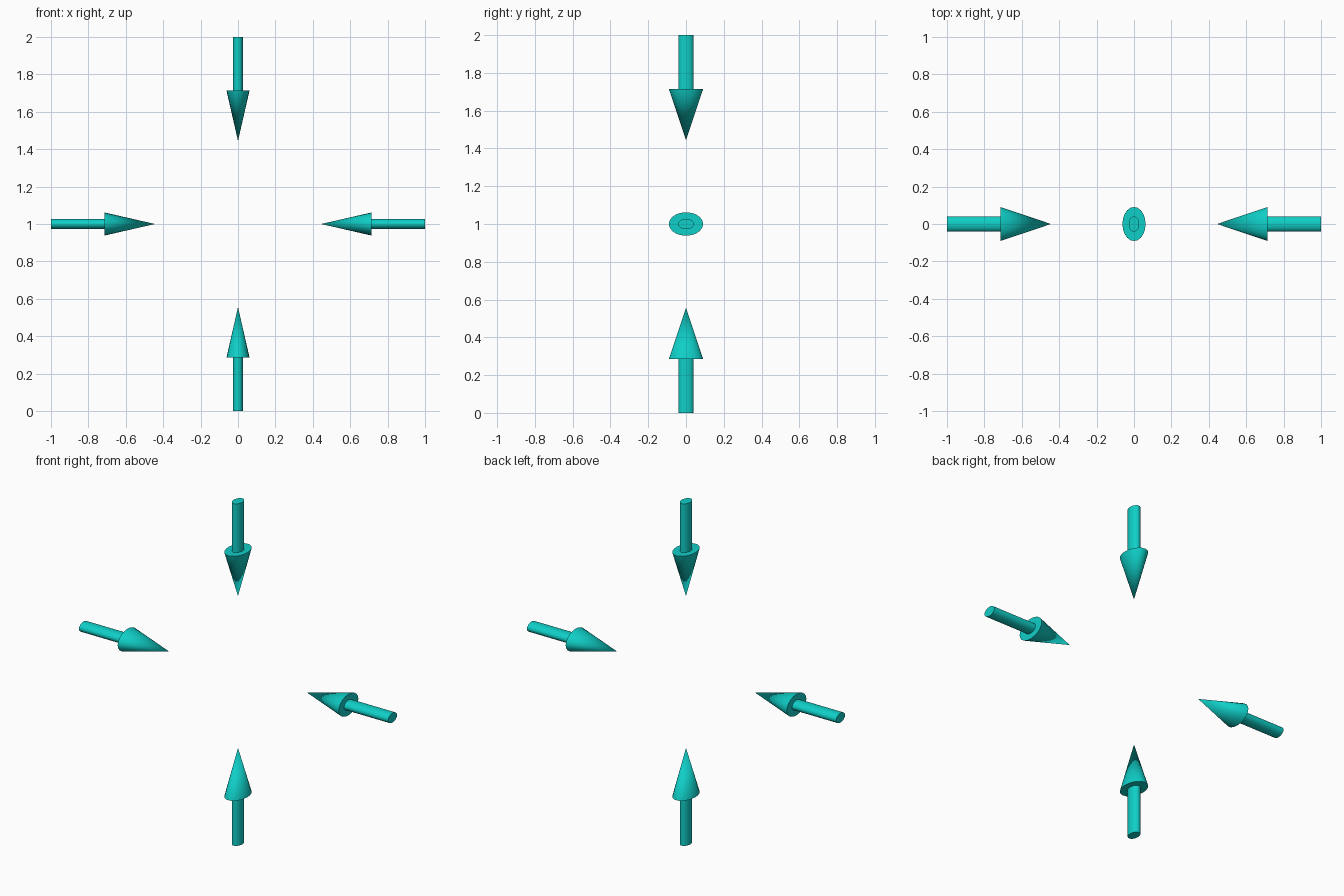
import bpy
import math
from mathutils import Matrix

cube = bpy.data.objects.get("Cube")
if cube:
    bpy.data.objects.remove(cube, do_unlink=True)

SIDES = 20
HEAD_BASE = 0.285   # shaft length, where the head begins
TIP = 0.556         # full arrow length
SQUASH = 0.68       # arrows are flattened across their width

teal = bpy.data.materials.new("teal")
teal.use_nodes = True
teal.diffuse_color = (0.005, 0.62, 0.57, 1)
teal.node_tree.nodes["Principled BSDF"].inputs["Base Color"].default_value = teal.diffuse_color


def finish(name, placement):
    """Bake the placement into the mesh, then name, colour and smooth it."""
    obj = bpy.context.object
    obj.name = name
    obj.data.transform(placement @ obj.matrix_basis)
    obj.matrix_basis = Matrix.Identity(4)
    obj.data.materials.append(teal)
    bpy.ops.object.shade_smooth_by_angle(angle=math.radians(30))


def arrow(side, angle):
    """Upright flattened arrow, turned about the centre of the ring."""
    place = (Matrix.Translation((0, 0, 1)) @ Matrix.Rotation(angle, 4, 'Y')
             @ Matrix.Translation((0, 0, -1)) @ Matrix.Diagonal((SQUASH, 1, 1, 1)))
    bpy.ops.mesh.primitive_cylinder_add(vertices=SIDES, radius=0.041, depth=HEAD_BASE,
                                        location=(0, 0, HEAD_BASE / 2))
    finish(side + "_arrow_shaft", place)
    bpy.ops.mesh.primitive_cone_add(vertices=SIDES, radius1=0.091, radius2=0,
                                    depth=TIP - HEAD_BASE,
                                    location=(0, 0, (TIP + HEAD_BASE) / 2))
    finish(side + "_arrow_head", place)


# Four arrows pointing at the centre
for i, side in enumerate(("bottom", "right", "top", "left")):
    arrow(side, i * math.pi / 2)
